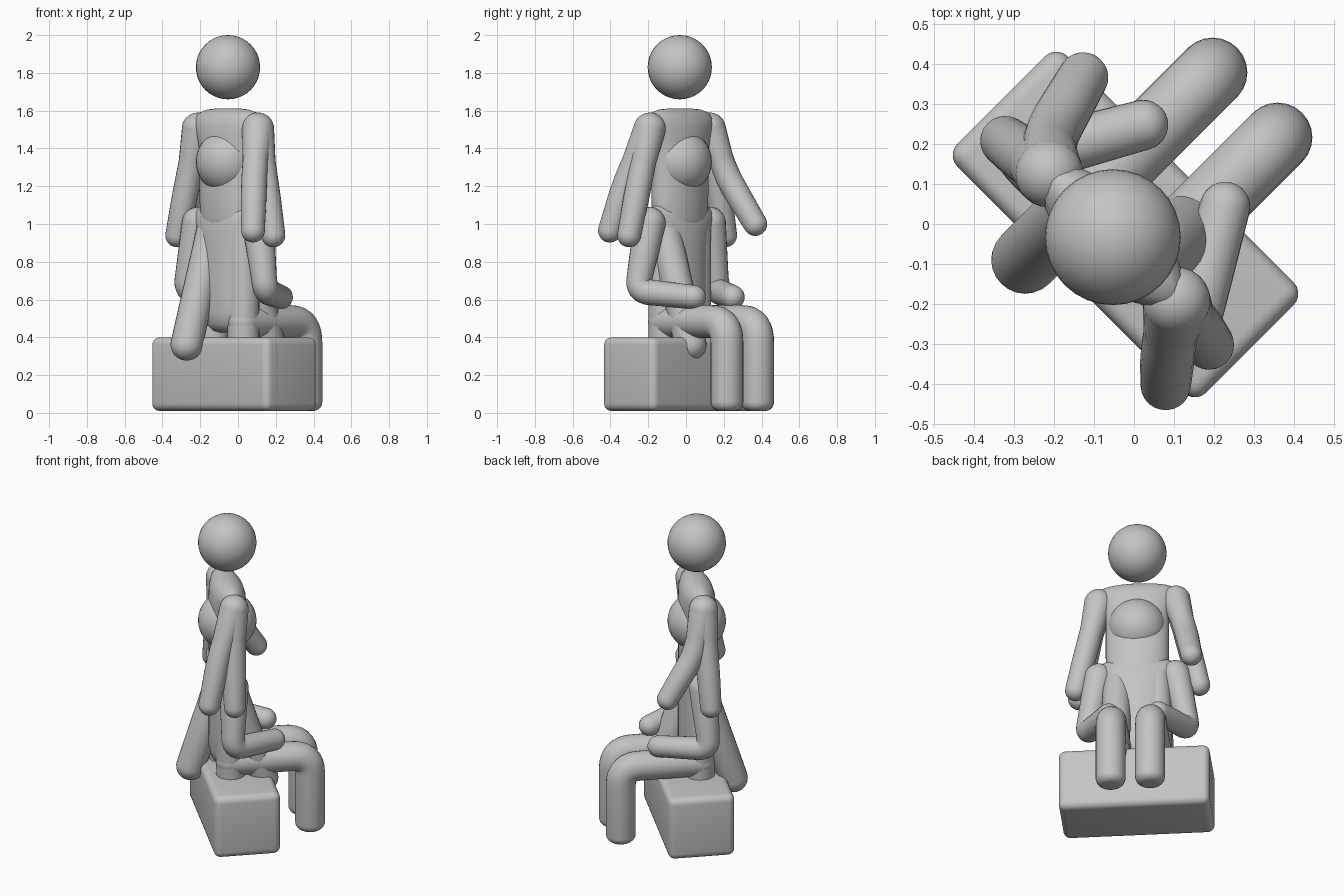
import bpy, bmesh, math
from mathutils import Vector, Matrix

if "Cube" in bpy.data.objects:
    bpy.data.objects.remove(bpy.data.objects["Cube"], do_unlink=True)

# One plain grey for everything
grey = bpy.data.materials.new("plain grey")
grey.use_nodes = True
grey.diffuse_color = (0.55, 0.55, 0.55, 1)
grey.node_tree.nodes["Principled BSDF"].inputs["Base Color"].default_value = (0.55, 0.55, 0.55, 1)

# Local frame: X = sideways, Y = the way the figures face, turned 45 degrees
BASE = Matrix.Translation((-0.053, -0.033, 0)) @ Matrix.Rotation(math.radians(-45), 4, 'Z')
SEAT_DROP = -0.5
SIDES = 24


def finish(name, bm, angle=40):
    bmesh.ops.recalc_face_normals(bm, faces=bm.faces[:])
    me = bpy.data.meshes.new(name)
    bm.to_mesh(me)
    bm.free()
    ob = bpy.data.objects.new(name, me)
    bpy.context.collection.objects.link(ob)
    ob.matrix_world = BASE
    me.materials.append(grey)
    bpy.ops.object.select_all(action='DESELECT')
    ob.select_set(True)
    bpy.context.view_layer.objects.active = ob
    bpy.ops.object.shade_smooth_by_angle(angle=math.radians(angle))
    return ob


def skin_rings(bm, rings):
    """Bridge neighbouring rings of points and close both ends."""
    loops = [[bm.verts.new(p) for p in ring] for ring in rings]
    for a, b in zip(loops, loops[1:]):
        n = len(a)
        for i in range(n):
            bm.faces.new((a[i], a[(i + 1) % n], b[(i + 1) % n], b[i]))
    bm.faces.new(loops[0][::-1])
    bm.faces.new(loops[-1])


def limb(name, points, radii, bend=0.1, foot_cap=1.0):
    """Round tube through the points, with softened bends and domed ends."""
    pts = [Vector(p) for p in points]
    path = [(pts[0], radii[0])]
    for i in range(1, len(pts) - 1):
        a = pts[i] + (pts[i - 1] - pts[i]).normalized() * bend
        c = pts[i] + (pts[i + 1] - pts[i]).normalized() * bend
        for k in range(9):
            t = k / 8
            path.append((a * (1 - t) ** 2 + pts[i] * 2 * t * (1 - t) + c * t * t, radii[i]))
    path.append((pts[-1], radii[-1]))

    n = len(path)
    dirs = [(path[min(i + 1, n - 1)][0] - path[max(i - 1, 0)][0]).normalized() for i in range(n)]
    stations = []
    steps = [math.pi / 2 * k / 7 for k in range(1, 7)] + [math.radians(88)]
    for a in reversed(steps):
        r = path[0][1]
        stations.append((path[0][0] - dirs[0] * r * math.sin(a), dirs[0], r * math.cos(a)))
    stations += [(p, d, r) for (p, r), d in zip(path, dirs)]
    for a in steps:
        p, r = path[-1]
        inset = r * foot_cap
        stations.append((p + dirs[-1] * inset * math.sin(a), dirs[-1], r - inset + inset * math.cos(a)))

    # Carry one frame along the path so the tube does not twist
    side = Vector((1, 0, 0))
    rings = []
    for p, d, r in stations:
        side = (side - d * side.dot(d)).normalized()
        up = d.cross(side)
        rings.append([p + (side * math.cos(t) + up * math.sin(t)) * r
                      for t in (2 * math.pi * k / SIDES for k in range(SIDES))])
    bm = bmesh.new()
    skin_rings(bm, rings)
    return finish(name, bm)


def head(name, z):
    bm = bmesh.new()
    bmesh.ops.create_uvsphere(bm, u_segments=32, v_segments=20, radius=0.17,
                              matrix=Matrix.Translation((0, 0, z)))
    finish(name, bm)


def torso(name, dz):
    # height, half width, half depth
    rows = [(0.925, 0.05, 0.03), (0.935, 0.10, 0.065), (0.97, 0.155, 0.095),
            (1.03, 0.18, 0.105), (1.15, 0.185, 0.107), (1.38, 0.185, 0.107),
            (1.46, 0.205, 0.105), (1.52, 0.235, 0.10), (1.56, 0.235, 0.088),
            (1.59, 0.205, 0.065), (1.606, 0.15, 0.038), (1.612, 0.08, 0.015)]
    bm = bmesh.new()
    skin_rings(bm, [[Vector((w * math.cos(t), d * math.sin(t), z + dz))
                     for t in (2 * math.pi * k / 32 for k in range(32))] for z, w, d in rows])
    finish(name, bm, 60)


# Bench block with soft edges
bm = bmesh.new()
bmesh.ops.create_cube(bm, size=1, matrix=Matrix.Translation((0, 0.045, 0.205))
                      @ Matrix.Diagonal((0.88, 0.39, 0.39, 1)))
bmesh.ops.bevel(bm, geom=bm.edges[:], offset=0.04, segments=5, profile=0.5, affect='EDGES')
finish("bench_block", bm, 30)

# Heads and bodies of the upright and seated figures
for pose, dz in (("upright", 0), ("seated", SEAT_DROP)):
    head(pose + "_head", 1.83 + dz)
    torso(pose + "_torso", dz)

ARM = (0.085, 0.068, 0.063)
for label, m in (("right", 1), ("left", -1)):
    shoulder = (0.225 * m, 0, 1.505)
    # Straight hanging arms and straight legs
    limb(f"standing_arm_{label}", [shoulder, (0.29 * m, -0.01, 1.23), (0.36 * m, -0.02, 0.94)], ARM)
    limb(f"standing_leg_{label}", [(0.115 * m, 0, 0.99), (0.115 * m, 0, 0.1)], (0.085, 0.085))
    # Swinging arms and striding legs
    if m > 0:
        swing = [shoulder, (0.295, -0.10, 1.24), (0.355, -0.168, 0.965)]
    else:
        swing = [shoulder, (-0.29, 0.065, 1.25), (-0.335, 0.23, 1.0)]
    limb(f"striding_arm_{label}", swing, ARM)
    limb(f"striding_leg_{label}", [(0.115 * m, 0, 0.97), (0.115 * m, 0.195 * m, 0.362)],
         (0.085, 0.085))
    # Seated arms with forearms resting forward, and bent legs
    limb(f"seated_arm_{label}",
         [(0.225 * m, 0, 1.005), (0.30 * m, -0.02, 0.645), (0.145 * m, 0.252, 0.613)], ARM, 0.07)
    limb(f"seated_leg_{label}",
         [(0.115 * m, 0, 0.483), (0.115 * m, 0.468, 0.483), (0.115 * m, 0.468, 0.058)],
         (0.087, 0.087, 0.087), 0.11, 0.55)
